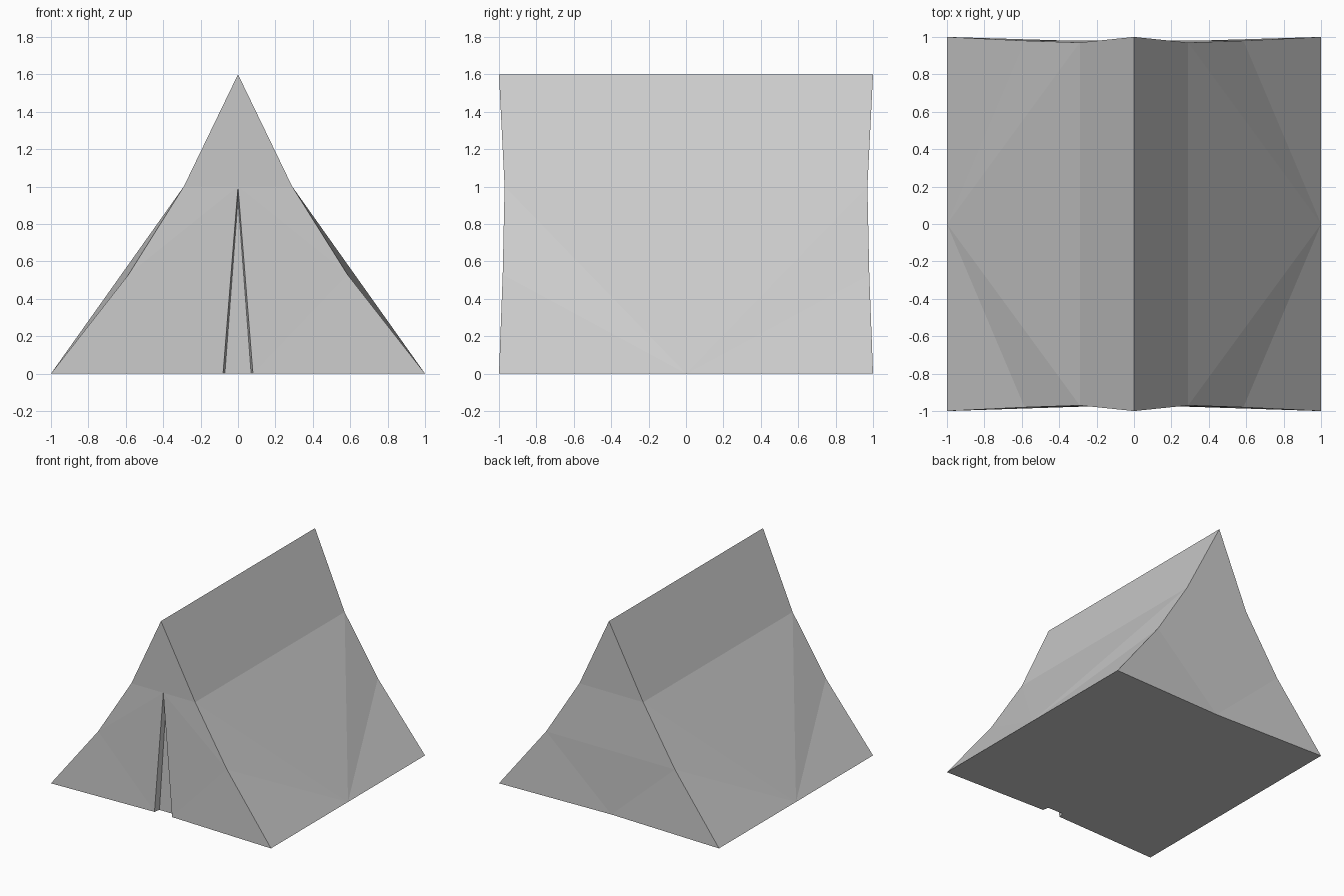
import bpy, bmesh

cube = bpy.data.objects.get("Cube")
if cube:
    bpy.data.objects.remove(cube, do_unlink=True)

canvas = bpy.data.materials.new("grey canvas")
canvas.use_nodes = True
GREY = (0.6, 0.6, 0.6, 1)
canvas.diffuse_color = GREY
canvas.node_tree.nodes["Principled BSDF"].inputs["Base Color"].default_value = GREY


def half_mesh(name, points, faces):
    """Flat-faced object from its +x half, mirrored across x = 0."""
    bm = bmesh.new()
    for side in (1, -1):
        verts = {k: bm.verts.new((side * x, y, z)) for k, (x, y, z) in points.items()}
        for face in faces:
            bm.faces.new([verts[k] for k in face.split()])
    bmesh.ops.remove_doubles(bm, verts=bm.verts, dist=1e-4)
    bmesh.ops.recalc_face_normals(bm, faces=bm.faces)
    mesh = bpy.data.meshes.new(name)
    bm.to_mesh(mesh)
    bm.free()
    mesh.materials.append(canvas)
    obj = bpy.data.objects.new(name, mesh)
    bpy.context.collection.objects.link(obj)
    return obj


# Sagging outline shared by both ends: ridge, shoulder, mid, corner
points = {"peg": (1, 0, 0)}
for end, s in (("f", -1), ("b", 1)):
    points[end + "_ridge"] = (0, s, 1.6)
    points[end + "_shoulder"] = (0.29, s * 0.97, 1)
    points[end + "_mid"] = (0.585, s * 0.98, 0.53)
    points[end + "_corner"] = (1, s, 0)

# Back wall centre line, door slit edge and recessed door panel
points.update({
    "b_high": (0, 0.97, 1), "b_centre": (0, 0.98, 0.53), "b_base": (0, 0.97, 0),
    "slit_top": (0, -0.97, 1), "slit_base": (0.08, -0.97, 0),
    "panel_top": (0, -0.93, 0.93), "panel_base": (0.07, -0.92, 0),
    "panel_centre": (0, -0.92, 0),
})

faces = [
    # roof and side
    "f_ridge b_ridge b_shoulder f_shoulder",
    "f_shoulder b_shoulder peg",
    # back wall
    "b_ridge b_high b_shoulder",
    "b_high b_centre b_mid b_shoulder",
    "b_centre b_base b_mid",
    "b_mid b_base b_corner",
    # front wall
    "f_ridge f_shoulder slit_top",
    "slit_top f_shoulder f_mid",
    "slit_top f_mid slit_base",
    "f_mid f_corner slit_base",
    # door slit
    "slit_top slit_base panel_base panel_top",
    "panel_top panel_base panel_centre",
    # floor
    "panel_centre panel_base slit_base f_corner peg b_corner b_base",
]
# sagging side corners, front and back
for end in "fb":
    faces += [f"{end}_shoulder peg {end}_mid", f"{end}_mid peg {end}_corner"]

half_mesh("tent", points, faces)
